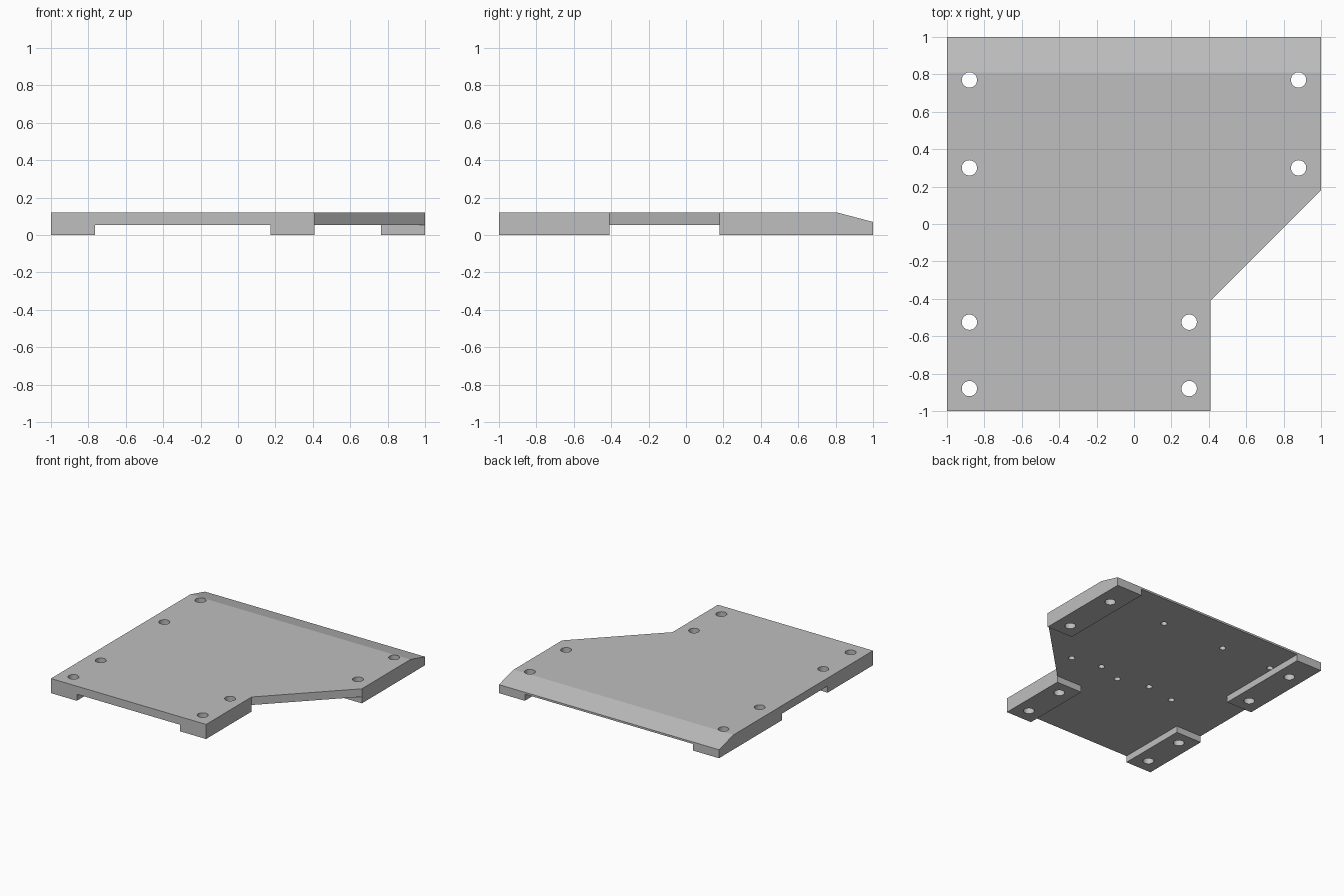
import bpy
import bmesh
from mathutils import Vector

cube = bpy.data.objects.get("Cube")
if cube:
    bpy.data.objects.remove(cube, do_unlink=True)

TOP, RECESS = 0.12, 0.054

grey = bpy.data.materials.new("plain_grey")
grey.use_nodes = True
grey.diffuse_color = (0.52, 0.52, 0.52, 1)
grey.node_tree.nodes["Principled BSDF"].inputs["Base Color"].default_value = grey.diffuse_color


def add_object(name, bm):
    bmesh.ops.recalc_face_normals(bm, faces=bm.faces)
    mesh = bpy.data.meshes.new(name)
    bm.to_mesh(mesh)
    bm.free()
    mesh.materials.append(grey)
    obj = bpy.data.objects.new(name, mesh)
    bpy.context.collection.objects.link(obj)
    return obj


def prism(outline, z0, z1):
    bm = bmesh.new()
    face = bm.faces.new([bm.verts.new((x, y, z0)) for x, y in outline])
    extruded = bmesh.ops.extrude_face_region(bm, geom=[face])["geom"]
    verts = [g for g in extruded if isinstance(g, bmesh.types.BMVert)]
    bmesh.ops.translate(bm, verts=verts, vec=(0, 0, z1 - z0))
    return bm


def drill(name, centres, radius, z0, z1):
    bm = bmesh.new()
    for x, y in centres:
        new = bmesh.ops.create_cone(bm, cap_ends=True, segments=32, radius1=radius,
                                    radius2=radius, depth=z1 - z0)["verts"]
        bmesh.ops.translate(bm, verts=new, vec=(x, y, (z0 + z1) / 2))
    return add_object(name, bm)


def cut(target, cutter):
    cutter.hide_render = True
    cutter.hide_set(True)
    mod = target.modifiers.new(cutter.name, "BOOLEAN")
    mod.operation = "DIFFERENCE"
    mod.solver = "EXACT"
    mod.object = cutter


# Plate with a slanted corner
outline = [(-1, -1), (0.41, -1), (0.41, -0.41), (1, 0.18), (1, 1), (-1, 1)]
bm = prism(outline, 0, TOP)

# Sloped back edge
bmesh.ops.recalc_face_normals(bm, faces=bm.faces)
slope = Vector((0, 0.05, 0.19))
cutout = bmesh.ops.bisect_plane(bm, geom=bm.verts[:] + bm.edges[:] + bm.faces[:],
                                plane_co=(0, 0.81, TOP), plane_no=slope, clear_outer=True)
rim = [e for e in bm.edges if e.is_boundary]
bmesh.ops.holes_fill(bm, edges=rim)
plate = add_object("mounting_plate", bm)

# Underside recess that leaves four corner feet
recess = [(-0.765, -1.2), (0.175, -1.2), (0.175, -0.41), (1.2, -0.41), (1.2, 0.18),
          (0.765, 0.18), (0.765, 1.2), (-0.765, 1.2), (-0.765, 0.18),
          (-1.2, 0.18), (-1.2, -0.41), (-0.765, -0.41)]
cut(plate, add_object("recess_cutter", prism(recess, -0.1, RECESS)))

# Bolt holes through the feet
bolts = [(x, y) for x in (-0.88, 0.88) for y in (0.77, 0.3)]
bolts += [(x, y) for x in (-0.88, 0.295) for y in (-0.525, -0.88)]
cut(plate, drill("bolt_hole_cutter", bolts, 0.041, -0.1, 0.3))

# Small blind holes in the underside
pilots = [(x, 0.71) for x in (0.3, -0.275, -0.74)]
pilots += [(0.5, -0.135), (0.245, -0.09), (0.035, -0.155), (-0.225, -0.09), (-0.48, -0.135)]
cut(plate, drill("pilot_hole_cutter", pilots, 0.024, 0, 0.1))
